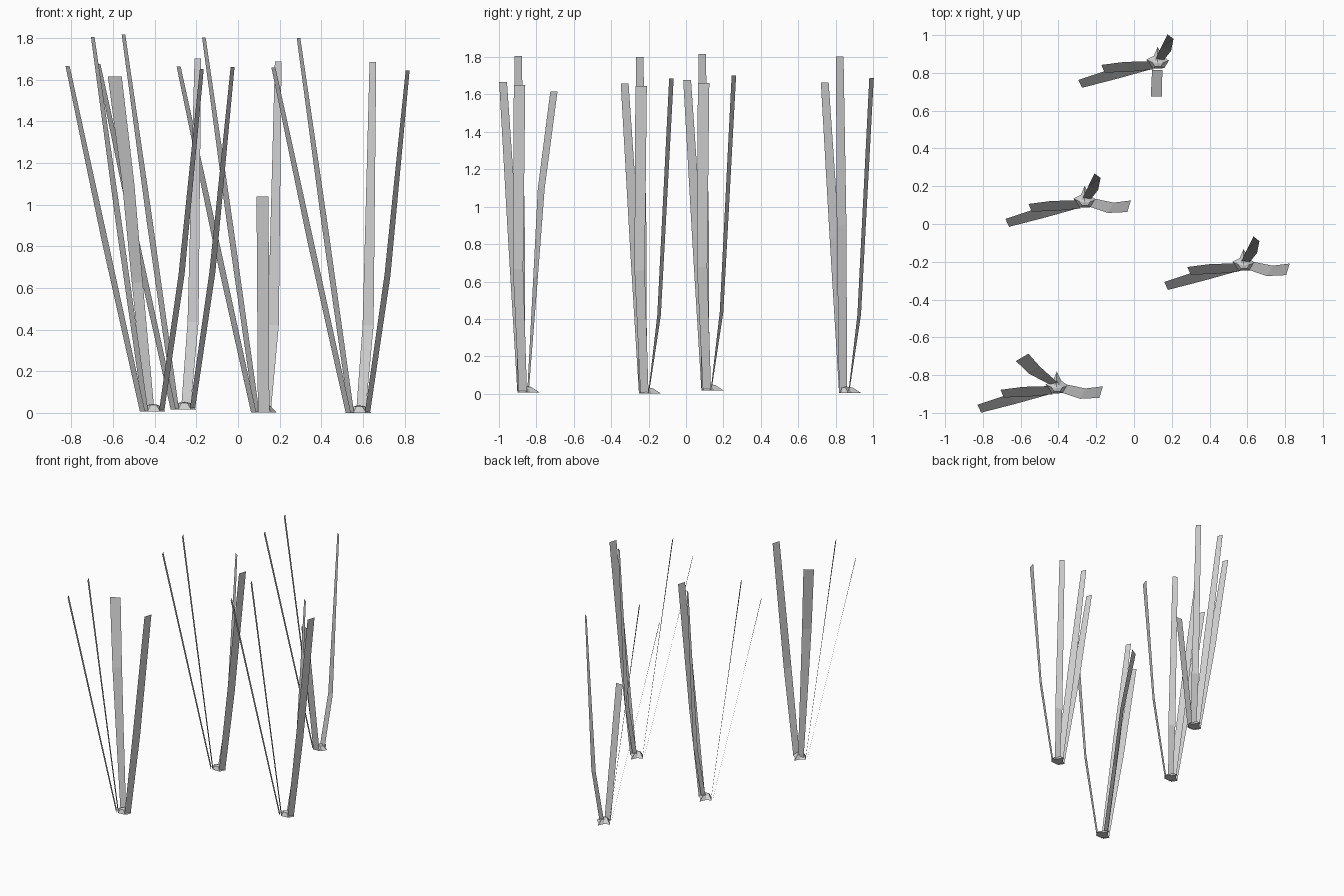
import bpy
import bmesh
from math import cos, sin, radians
from mathutils import Vector

old = bpy.data.objects.get("Cube")
if old:
    bpy.data.objects.remove(old, do_unlink=True)

# One plain grey for everything
grey = bpy.data.materials.new("plain_grey")
grey.use_nodes = True
grey.diffuse_color = (0.64, 0.64, 0.64, 1)
grey.node_tree.nodes["Principled BSDF"].inputs["Base Color"].default_value = grey.diffuse_color


def finish(bm, name, location):
    """Turn a bmesh into a named, flat shaded object."""
    mesh = bpy.data.meshes.new(name)
    bm.to_mesh(mesh)
    bm.free()
    mesh.materials.append(grey)
    obj = bpy.data.objects.new(name, mesh)
    obj.location = location
    bpy.context.scene.collection.objects.link(obj)


def make_blade(name, stations, location):
    """Paper-thin ribbon; each station is x, y, z, width, direction of width."""
    bm = bmesh.new()
    previous = None
    for x, y, z, width, angle in stations:
        centre = Vector((x, y, z))
        half = Vector((cos(radians(angle)), sin(radians(angle)), 0)) * width / 2
        pair = [bm.verts.new(centre - half), bm.verts.new(centre + half)]
        if previous:
            face = bm.faces.new((previous[0], previous[1], pair[1], pair[0]))
            face.normal_update()
            if face.normal.z < 0:
                face.normal_flip()
        previous = pair
    finish(bm, name, location)


def make_crown(name, location):
    """Small faceted root with a tail pointing back."""
    outline = [(-.06, .01), (-.025, -.038), (.035, -.035),
               (.06, .005), (.025, .03), (0, .078), (-.02, .03)]
    bm = bmesh.new()
    low = [bm.verts.new((x, y, 0)) for x, y in outline]
    high = [bm.verts.new((x * .5, y * .5 - .008, .03)) for x, y in outline]
    tip = bm.verts.new((0, -.008, .036))
    for i in range(len(outline)):
        j = (i + 1) % len(outline)
        bm.faces.new((low[i], low[j], high[j], high[i]))
        bm.faces.new((high[i], high[j], tip))
    bm.faces.new(low[::-1])
    bmesh.ops.recalc_face_normals(bm, faces=bm.faces)
    finish(bm, name, location)


# Blade shapes, relative to the middle of a tuft
blades = {
    "long_blade": [(-.05, -.02, 0, .05, -60), (-.233, -.066, .83, .06, -60),
                   (-.41, -.118, 1.66, .046, -65)],
    "tall_blade": [(-.035, -.02, 0, .05, -60), (-.163, -.028, .9, .059, -61),
                   (-.289, -.038, 1.8, .044, -67)],
    "side_blade": [(.042, -.012, 0, .05, -120), (.138, -.038, .66, .062, -118),
                   (.235, -.03, 1.645, .064, -107)],
    "back_blade": [(.01, .01, 0, .045, -5), (.045, .066, .42, .056, -20),
                   (.068, .132, 1.685, .04, -37)],
    "front_blade": [(-.002, -.045, 0, .055, 0), (-.007, -.186, 1.036, .058, 0)],
    "rear_corner_blade": [(-.015, .015, 0, .045, 10), (-.075, .056, .62, .058, 25),
                          (-.118, .086, 1.09, .069, 32), (-.183, .154, 1.61, .077, 30)],
}

# Four tufts: position and the two blades that vary
tufts = {
    "back_tuft": ((.125, .86, .003), ["front_blade", "back_blade"]),
    "middle_tuft": ((-.261, .124, .017), ["side_blade", "back_blade"]),
    "left_tuft": ((.58, -.21, 0), ["side_blade", "back_blade"]),
    "front_tuft": ((-.409, -.86, .007), ["side_blade", "rear_corner_blade"]),
}

for tuft, (location, extra) in tufts.items():
    make_crown(tuft + "_crown", location)
    for blade in ["long_blade", "tall_blade"] + extra:
        make_blade(tuft + "_" + blade, blades[blade], location)
